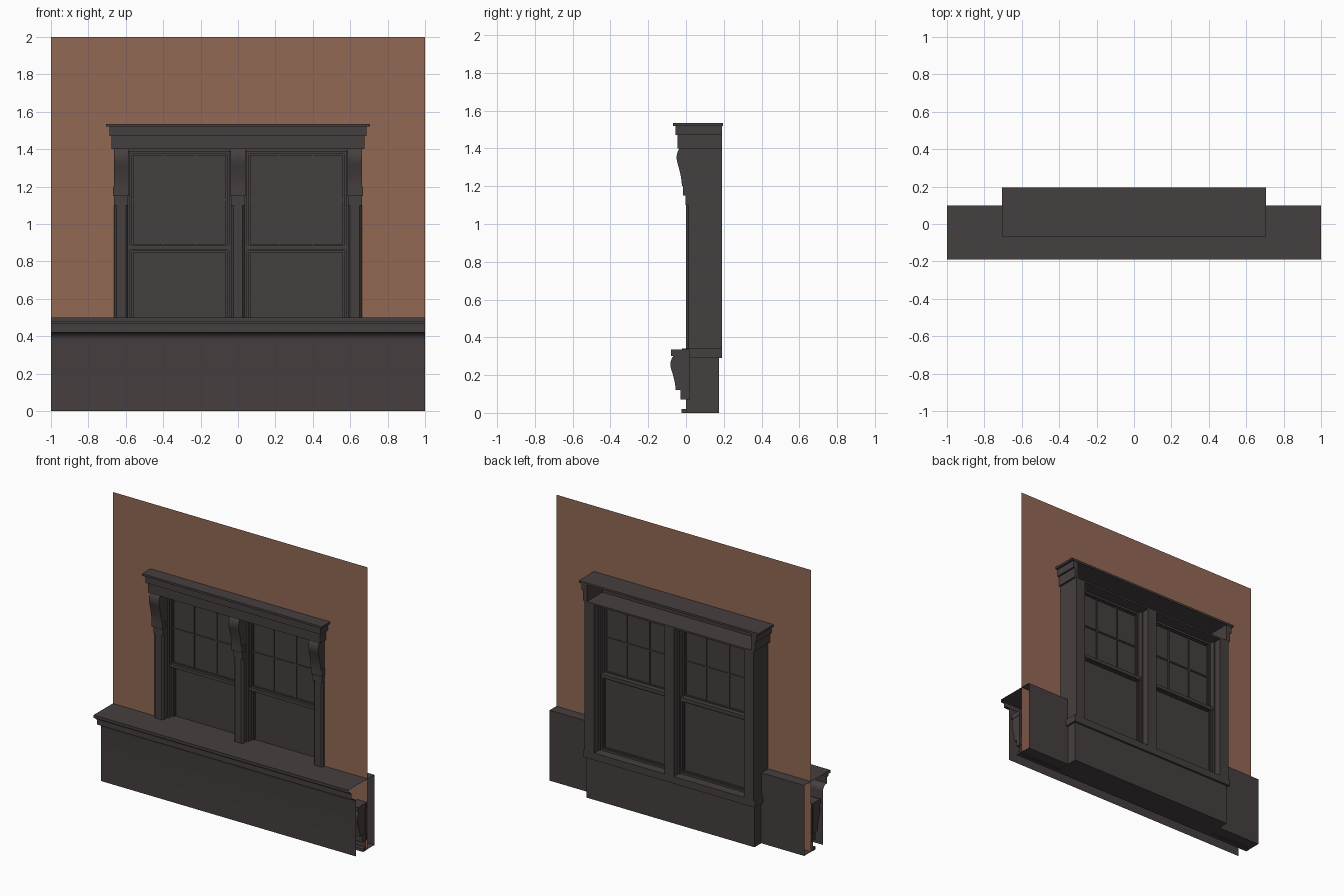
import bpy, bmesh, math
from mathutils import Vector

cube = bpy.data.objects.get("Cube")
if cube:
    bpy.data.objects.remove(cube)


def material(name, colour):
    m = bpy.data.materials.new(name)
    m.use_nodes = True
    m.diffuse_color = (*colour, 1)
    m.node_tree.nodes["Principled BSDF"].inputs["Base Color"].default_value = (*colour, 1)
    return m


BROWN = material("brown plaster", (0.29, 0.14, 0.09))
DARK = material("dark wood", (0.062, 0.050, 0.050))


def finish(name, bm, mat=DARK):
    mesh = bpy.data.meshes.new(name)
    bm.to_mesh(mesh)
    bm.free()
    mesh.materials.append(mat)
    ob = bpy.data.objects.new(name, mesh)
    bpy.context.collection.objects.link(ob)
    return ob


def box(name, x, y, z):
    bm = bmesh.new()
    bmesh.ops.create_cube(bm, size=1)
    for v in bm.verts:
        v.co = [r[0] + (c + 0.5) * (r[1] - r[0]) for c, r in zip(v.co, (x, y, z))]
    return finish(name, bm)


def sweep(name, points, start, end, closed=True):
    """Extrude 3D points from start to end; open sheets get no caps."""
    bm = bmesh.new()
    a = [bm.verts.new(Vector(p) + Vector(start)) for p in points]
    b = [bm.verts.new(Vector(p) + Vector(end)) for p in points]
    n = len(points)
    for i in range(n if closed else n - 1):
        j = (i + 1) % n
        bm.faces.new((a[i], a[j], b[j], b[i]))
    if closed:
        bm.faces.new(a)
        bm.faces.new(b)
    bmesh.ops.recalc_face_normals(bm, faces=bm.faces)
    return finish(name, bm)


def smooth(ob):
    bpy.ops.object.select_all(action='DESELECT')
    ob.select_set(True)
    bpy.context.view_layer.objects.active = ob
    bpy.ops.object.shade_smooth_by_angle(angle=math.radians(35))


def corbel(name, x, half, z0, z1, low, high, back=0.02):
    """Scroll bracket: hollow at the foot, round belly near the top."""
    pts = [(0, back, z0)]
    for i in range(17):
        t = i / 16
        s = t * t * (3 - 2 * t) if t < 0.5 else 1 - 2 * (1 - t) ** 2
        roll = 0.02 * max(0, (t - 0.68) / 0.32) ** 2
        pts.append((0, low + (high - low) * s + roll, z0 + (z1 - z0) * t))
    pts.append((0, back, z1))
    smooth(sweep(name, pts, (x - half, 0, 0), (x + half, 0, 0)))


# Wall sheet with the window opening
bm = bmesh.new()
xs, zs = (-1, -0.64, 0.64, 1), (0, 0.34, 1.49, 2)
grid = [[bm.verts.new((x, 0.025, z)) for x in xs] for z in zs]
for r in range(3):
    for c in range(3):
        if (r, c) != (1, 1):
            bm.faces.new((grid[r][c], grid[r][c + 1], grid[r + 1][c + 1], grid[r + 1][c]))
finish("wall", bm, BROWN)

# Counter: moulded edge with a cove running down into the front panel
edge = [(0.1, 0.5), (-0.19, 0.5), (-0.19, 0.48), (-0.172, 0.48), (-0.172, 0.465),
        (-0.155, 0.465), (-0.155, 0.42)]
for i in range(7):
    a = math.pi / 2 * i / 6
    edge.append((-0.107 - 0.04 * (1 - math.sin(a)), 0.38 + 0.04 * math.cos(a)))
edge.append((-0.107, 0))
smooth(sweep("counter_and_front_panel", [(0, y, z) for y, z in edge], (-1, 0, 0), (1, 0, 0), False))

# Rear panels and floor of the low wall
for side, name in ((1, "left"), (-1, "right")):
    sweep(name + "_rear_panel", [(0, 0.1, 0), (0, 0.1, 0.5)],
          (side * 0.65, 0, 0), (side, 0, 0), False)
sweep("low_wall_floor", [(0, 0.0, 0.002), (0, 0.1, 0.002)], (-1, 0, 0), (1, 0, 0), False)
sweep("inner_panel", [(0, 0.005, 0), (0, 0.005, 0.33)], (-1, 0, 0), (1, 0, 0), False)
box("baseboard", (-1, 1), (-0.025, 0.005), (0, 0.02))

# Brackets hidden below the counter
for i, x in enumerate((-0.96, -0.62, 0, 0.62, 0.96)):
    corbel(f"lower_bracket_{i}", x, 0.035, 0.12, 0.30, -0.055, -0.088)
    box(f"lower_bracket_foot_{i}", (x - 0.037, x + 0.037), (-0.03, 0.02), (0.07, 0.12))
    box(f"lower_bracket_cap_{i}", (x - 0.038, x + 0.038), (-0.08, 0.02), (0.30, 0.335))

# Apron and sill
box("apron", (-0.66, 0.66), (0, 0.175), (0, 0.29))
box("sill", (-0.675, 0.675), (-0.02, 0.19), (0.29, 0.34))

# Three posts with chamfered fronts, each topped by a corbel
for name, x, half in (("right", -0.625, 0.037), ("centre", 0, 0.037), ("left", 0.625, 0.037)):
    c = 0.012
    plan = [(-half, 0.19), (-half, c), (-half + c, 0), (half - c, 0), (half, c), (half, 0.19)]
    sweep(name + "_post", [(px + x, py, 0) for px, py in plan], (0, 0, 0.34), (0, 0, 1.1))
    box(name + "_post_top", (x - half, x + half), (-0.003, 0.19), (1.1, 1.4))
    w = half + 0.006
    box(name + "_corbel_foot", (x - w, x + w), (-0.015, 0.02), (1.15, 1.2))
    corbel(name + "_corbel", x, half + 0.002, 1.2, 1.4, -0.022, -0.055)

# Cornice: hollow frieze in two steps under a cap, open at the back
for name, x, y, z in (("frieze", 0.675, -0.045, (1.4, 1.47)),
                      ("upper_frieze", 0.688, -0.055, (1.47, 1.52))):
    box(name, (-x, x), (y, 0.015), z)
    for s in (-1, 1):
        box(name + "_return", sorted((s * 0.645, s * x)), (0.015, 0.19), z)
box("cornice_cap", (-0.705, 0.705), (-0.068, 0.195), (1.52, 1.535))
box("lintel", (-0.66, 0.66), (0, 0.19), (1.388, 1.4))


def sash(name, x0, x1, y, z0, z1, columns=1, rows=1):
    """Glass pane with a stepped rim and optional glazing bars."""
    box(name + "_glass", (x0, x1), (y - 0.003, y + 0.003), (z0, z1))
    for rim, depth in ((0.014, 0.022), (0.022, 0.012)):
        ys = (y - depth, y + depth)
        box(name + "_stile", (x0, x0 + rim), ys, (z0, z1))
        box(name + "_stile", (x1 - rim, x1), ys, (z0, z1))
        box(name + "_rail", (x0, x1), ys, (z0, z0 + rim))
        box(name + "_rail", (x0, x1), ys, (z1 - rim, z1))
    for i in range(1, columns):
        x = x0 + (x1 - x0) * i / columns
        box(name + "_bar", (x - 0.005, x + 0.005), (y - 0.01, y + 0.01), (z0, z1))
    for i in range(1, rows):
        z = z0 + (z1 - z0) * i / rows
        box(name + "_crossbar", (x0, x1), (y - 0.01, y + 0.01), (z - 0.005, z + 0.005))


# Double-hung sashes either side of the centre post
for side, name in ((-1, "right"), (1, "left")):
    x0, x1 = sorted((side * 0.037, side * 0.588))
    sash(name + "_upper_sash", x0 + 0.008, x1 - 0.008, 0.085, 0.87, 1.388, 3, 2)
    sash(name + "_lower_sash", x0 + 0.008, x1 - 0.008, 0.105, 0.34, 0.87)
    box(name + "_meeting_rail", (x0, x1), (0.055, 0.13), (0.862, 0.884))
    for x in (x0, x1 - 0.01):
        box(name + "_jamb_stop", (x, x + 0.01), (0.05, 0.14), (0.34, 1.388))
